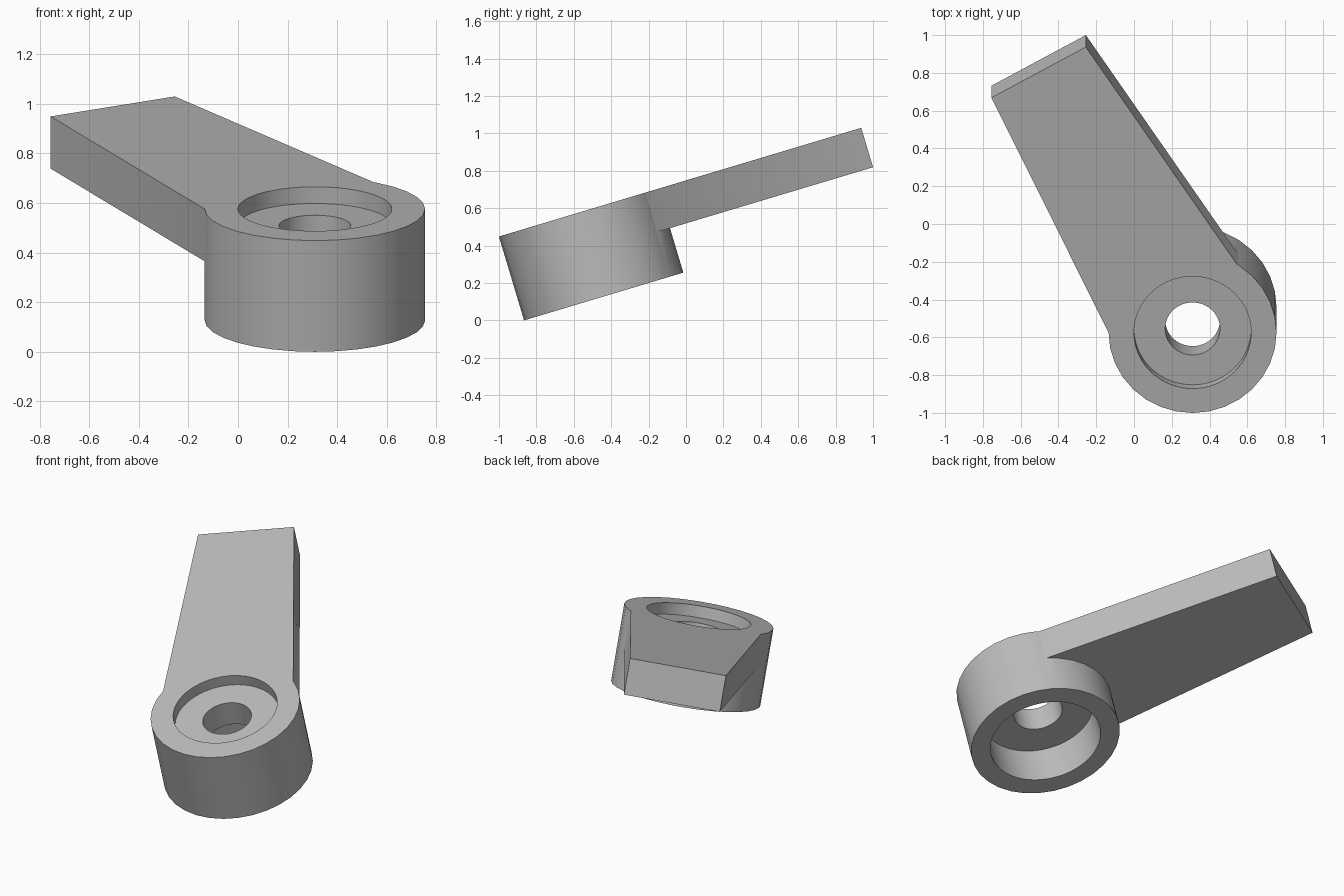
import bpy, bmesh
from math import radians
from mathutils import Matrix

cube = bpy.data.objects.get("Cube")
if cube:
    bpy.data.objects.remove(cube, do_unlink=True)

HUB_RADIUS, HUB_HEIGHT, ARM_THICKNESS = 0.4445, 0.468, 0.22

grey = bpy.data.materials.new("plain_grey")
grey.use_nodes = True
grey.diffuse_color = (0.5, 0.5, 0.5, 1)
grey.node_tree.nodes["Principled BSDF"].inputs["Base Color"].default_value = (0.5, 0.5, 0.5, 1)


def add_object(name, bm):
    bmesh.ops.recalc_face_normals(bm, faces=bm.faces)
    mesh = bpy.data.meshes.new(name)
    bm.to_mesh(mesh)
    bm.free()
    mesh.materials.append(grey)
    obj = bpy.data.objects.new(name, mesh)
    bpy.context.collection.objects.link(obj)
    return obj


def cylinder(name, radius, bottom, top, sides):
    bm = bmesh.new()
    bmesh.ops.create_cone(bm, cap_ends=True, segments=sides, radius1=radius,
                          radius2=radius, depth=top - bottom,
                          matrix=Matrix.Translation((0, 0, (bottom + top) / 2)))
    return add_object(name, bm)


def prism(name, outline, bottom, top):
    bm = bmesh.new()
    face = bm.faces.new([bm.verts.new((x, y, bottom)) for x, y in outline])
    extruded = bmesh.ops.extrude_face_region(bm, geom=[face])["geom"]
    verts = [v for v in extruded if isinstance(v, bmesh.types.BMVert)]
    bmesh.ops.translate(bm, verts=verts, vec=(0, 0, top - bottom))
    return add_object(name, bm)


def combine(target, tool, operation):
    mod = target.modifiers.new(tool.name, 'BOOLEAN')
    mod.operation, mod.object, mod.solver = operation, tool, 'EXACT'
    bpy.context.view_layer.objects.active = target
    bpy.ops.object.modifier_apply(modifier=mod.name)
    bpy.data.objects.remove(tool, do_unlink=True)


# Round hub with the flat arm joined flush to its top
lever = cylinder("lever_arm_with_hub", HUB_RADIUS, 0, HUB_HEIGHT, 32)
arm = prism("arm", [(-0.44, -0.01), (0, 0), (0.25, 0.355), (-0.565, 1.578), (-1.065, 1.298)],
            HUB_HEIGHT - ARM_THICKNESS, HUB_HEIGHT)
combine(lever, arm, 'UNION')

# Shallow top recess, deep bottom recess and through hole
for name, radius, bottom, top in (("top_recess", 0.31, HUB_HEIGHT - 0.07, 0.6),
                                  ("bottom_recess", 0.33, -0.1, 0.235),
                                  ("shaft_hole", 0.145, -0.2, 0.7)):
    combine(lever, cylinder(name, radius, bottom, top, 64), 'DIFFERENCE')

# Tilt the whole part back
lever.data.transform(Matrix.Translation((0.31, -0.44, 0.128)) @ Matrix.Rotation(radians(16.7), 4, 'X'))

bpy.ops.object.select_all(action='DESELECT')
lever.select_set(True)
bpy.context.view_layer.objects.active = lever
bpy.ops.object.shade_smooth_by_angle(angle=radians(30))
